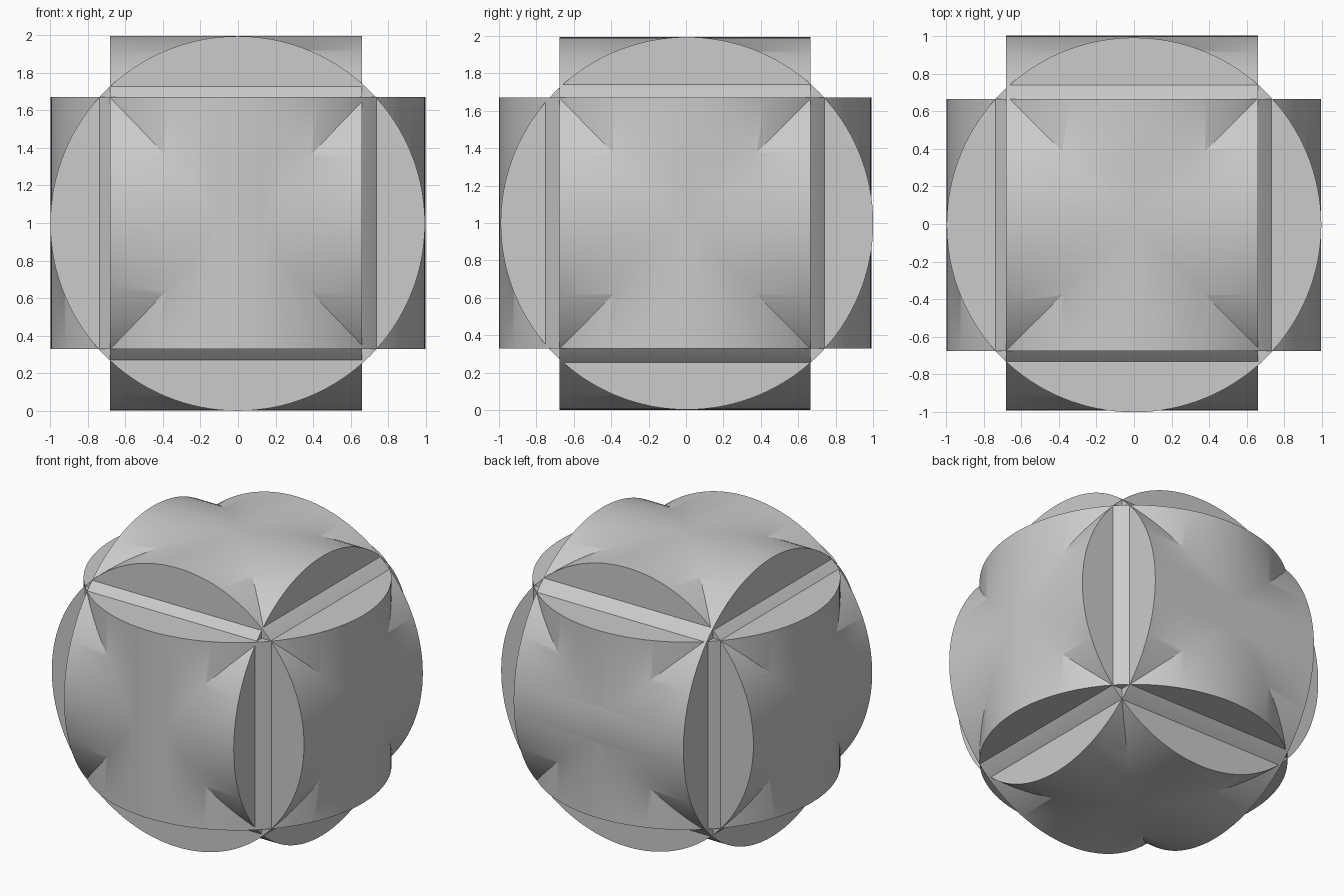
import bpy
from math import pi, radians

# Remove the default cube
cube = bpy.data.objects.get("Cube")
if cube:
    bpy.data.objects.remove(cube, do_unlink=True)

RADIUS = 0.996
LENGTH = 1.34

# Single plain colour
grey = bpy.data.materials.new("plain grey")
grey.use_nodes = True
colour = (0.6, 0.6, 0.6, 1)
grey.diffuse_color = colour
grey.node_tree.nodes["Principled BSDF"].inputs["Base Color"].default_value = colour


def drum(name, centre, rotation):
    """Short wide cylinder lying along one axis."""
    bpy.ops.mesh.primitive_cylinder_add(
        vertices=128, radius=RADIUS, depth=LENGTH, location=centre, rotation=rotation)
    obj = bpy.context.object
    obj.name = name
    obj.data.materials.append(grey)
    return obj


# Three crossing drums, one per axis
body = drum("crossed_drums", (0, -0.005, 1), (0, 0, 0))
side_drum = drum("side_drum", (-0.01, 0.005, 0.998), (0, pi / 2, 0))
front_drum = drum("front_drum", (-0.002, -0.005, 0.997), (pi / 2, 0, 0))

# Fuse them into one solid
bpy.ops.object.select_all(action="DESELECT")
body.select_set(True)
bpy.context.view_layer.objects.active = body
for other in (side_drum, front_drum):
    union = body.modifiers.new("fuse", "BOOLEAN")
    union.operation = "UNION"
    union.solver = "EXACT"
    union.object = other
    bpy.ops.object.modifier_apply(modifier=union.name)
    bpy.data.objects.remove(other, do_unlink=True)

# Smooth curved walls, crisp rims
bpy.ops.object.shade_smooth_by_angle(angle=radians(30))
